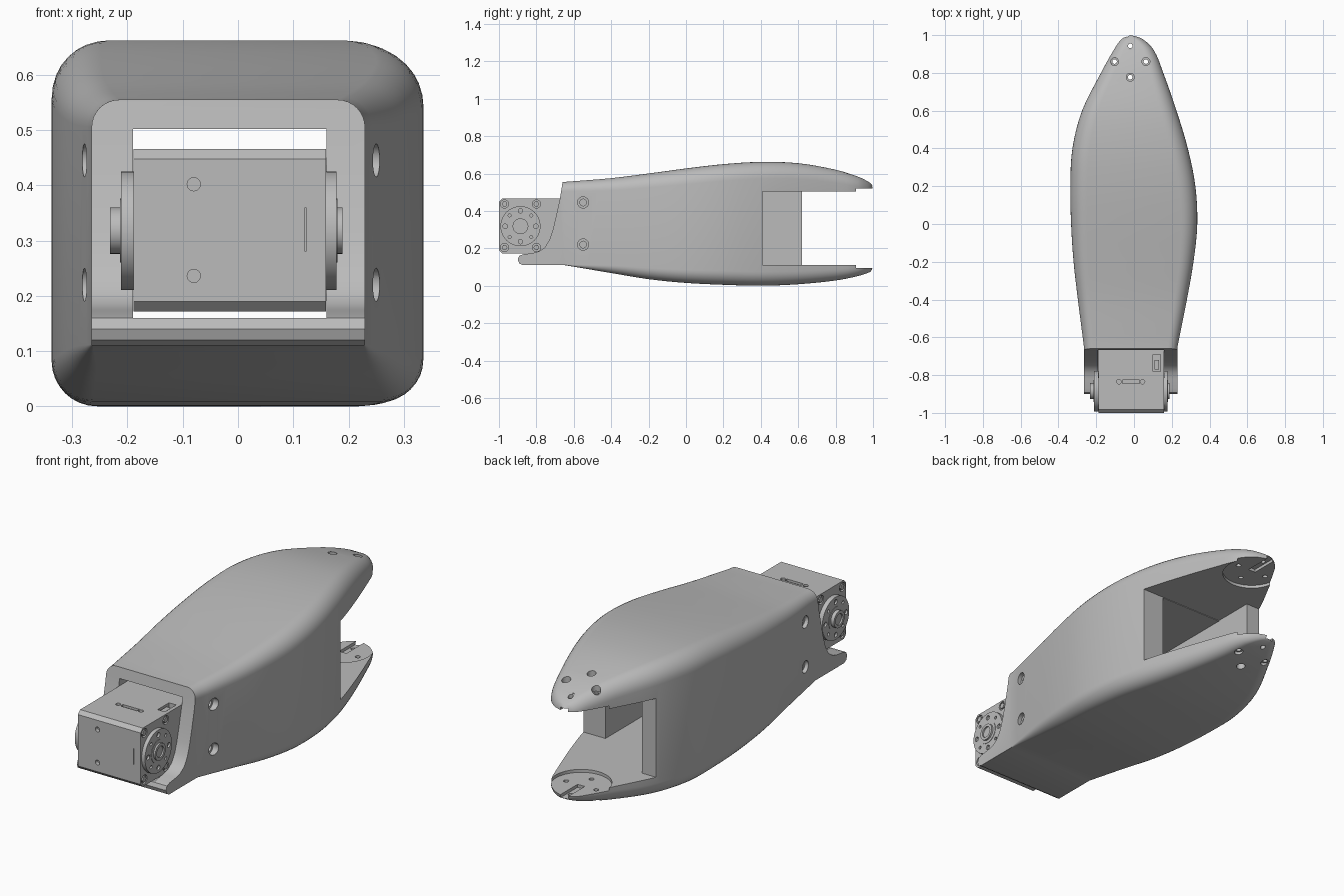
import bpy, bmesh, math
from mathutils import Matrix, Vector

cube = bpy.data.objects.get("Cube")
if cube:
    bpy.data.objects.remove(cube, do_unlink=True)

grey = bpy.data.materials.new("plain_grey")
grey.use_nodes = True
grey.diffuse_color = (0.5, 0.5, 0.5, 1)
grey.node_tree.nodes["Principled BSDF"].inputs["Base Color"].default_value = (0.5, 0.5, 0.5, 1)


def finish(name, bm):
    bmesh.ops.recalc_face_normals(bm, faces=bm.faces)
    mesh = bpy.data.meshes.new(name)
    bm.to_mesh(mesh)
    bm.free()
    mesh.materials.append(grey)
    ob = bpy.data.objects.new(name, mesh)
    bpy.context.collection.objects.link(ob)
    return ob


def box(name, lo, hi):
    bm = bmesh.new()
    lo, hi = Vector(lo), Vector(hi)
    bmesh.ops.create_cube(bm, size=1, matrix=Matrix.Translation((lo + hi) / 2) @ Matrix.Diagonal((*(hi - lo), 1)))
    return finish(name, bm)


def cylinder(name, centre, radius, length, axis, sides=32):
    turn = {"X": Matrix.Rotation(math.pi / 2, 4, "Y"),
            "Y": Matrix.Rotation(math.pi / 2, 4, "X"), "Z": Matrix()}[axis]
    bm = bmesh.new()
    bmesh.ops.create_cone(bm, cap_ends=True, segments=sides, radius1=radius, radius2=radius,
                          depth=length, matrix=Matrix.Translation(centre) @ turn)
    return finish(name, bm)


def prism_x(name, profile, x0, x1):
    bm = bmesh.new()
    face = bm.faces.new([bm.verts.new((x0, y, z)) for y, z in profile])
    out = bmesh.ops.extrude_face_region(bm, geom=[face])
    bmesh.ops.translate(bm, vec=(x1 - x0, 0, 0), verts=[v for v in out["geom"] if isinstance(v, bmesh.types.BMVert)])
    return finish(name, bm)


def select(ob):
    bpy.ops.object.select_all(action="DESELECT")
    ob.select_set(True)
    bpy.context.view_layer.objects.active = ob


def carve(ob, *cutters):
    select(ob)
    for c in cutters:
        m = ob.modifiers.new("cut", "BOOLEAN")
        m.operation, m.solver, m.object = "DIFFERENCE", "EXACT", c
        bpy.ops.object.modifier_apply(modifier=m.name)
        bpy.data.objects.remove(c, do_unlink=True)


def smooth(ob):
    select(ob)
    bpy.ops.object.shade_smooth_by_angle(angle=math.radians(30))


# Shell stations: y, left edge, right edge, top, bottom, top radius, bottom radius
stations = [
    (-.95, -.265, .23, .553, .11, .05, .002),
    (-.65, -.265, .23, .555, .11, .05, .002),
    (-.4, -.297, .28, .575, .068, .065, .04),
    (-.2, -.32, .315, .6, .035, .075, .06),
    (0, -.333, .335, .627, .015, .085, .07),
    (.2, -.337, .325, .65, .005, .09, .075),
    (.4, -.326, .285, .662, 0, .09, .075),
    (.6, -.275, .225, .655, .008, .085, .07),
    (.8, -.175, .155, .62, .028, .07, .06),
    (.92, -.108, .105, .583, .052, .055, .045),
    (.98, -.065, .045, .553, .072, .04, .035),
    (1, -.025, -.01, .535, .085, .03, .025),
]


def sample(y):
    """Cubic interpolation between the stations."""
    i = max(k for k in range(len(stations) - 1) if stations[k][0] <= y)

    def slope(k, c):
        if k < 2:
            return 0 if k == 0 else (stations[2][c] - stations[1][c]) / .25
        a, b = stations[k - 1], stations[min(k + 1, len(stations) - 1)]
        return (b[c] - a[c]) / (b[0] - a[0])

    p, q = stations[i], stations[i + 1]
    if i == 0:
        return [a + (b - a) * (y - p[0]) / (q[0] - p[0]) for a, b in zip(p[1:], q[1:])]
    h = q[0] - p[0]
    t = (y - p[0]) / h
    return [(2 * t**3 - 3 * t**2 + 1) * p[c] + (t**3 - 2 * t**2 + t) * h * slope(i, c)
            + (3 * t**2 - 2 * t**3) * q[c] + (t**3 - t**2) * h * slope(i + 1, c) for c in range(1, 7)]


def section(bm, y):
    xl, xr, zt, zb, rt, rb = sample(y)
    rt, rb = (min(r, .49 * (xr - xl)) for r in (rt, rb))
    ring = []
    for cx, cz, r, start in ((xr - rt, zt - rt, rt, 0), (xl + rt, zt - rt, rt, 90),
                             (xl + rb, zb + rb, rb, 180), (xr - rb, zb + rb, rb, 270)):
        for k in range(9):
            a = math.radians(start + 90 * k / 8)
            ring.append(bm.verts.new((cx + r * math.cos(a), y, cz + r * math.sin(a))))
    return ring


bm = bmesh.new()
ys = [stations[0][0]]
for a, b in zip(stations, stations[1:]):
    n = 1 if b[0] == -.65 else 4
    ys += [a[0] + (b[0] - a[0]) * (k + 1) / n for k in range(n)]
rings = [section(bm, min(y, 1)) for y in ys]
for a, b in zip(rings, rings[1:]):
    for k in range(len(a)):
        j = (k + 1) % len(a)
        bm.faces.new((a[k], a[j], b[j], b[k]))
bm.faces.new(rings[0])
bm.faces.new(rings[-1])
shell = finish("limb_shell", bm)

# Swept front edge, hollow core and open rear fork
swoop = [(-.655, .8), (-.66, .553), (-.675, .46), (-.695, .37), (-.712, .3), (-.73, .245), (-.755, .205),
         (-.785, .184), (-.82, .174), (-.87, .168), (-.892, .16), (-.9, .14), (-.892, .12), (-.87, .108),
         (-.87, -.1), (-1.2, -.1), (-1.2, .8)]
carve(shell,
      prism_x("cut_front", swoop, -.6, .6),
      box("cut_core", (-.19, -1.2, .16), (.16, .5, .502)),
      box("cut_floor", (-.19, -.15, .11), (.16, .5, .4)),
      box("cut_fork_right", (-.19, .41, .11), (.6, 1.2, .505)),
      box("cut_fork_left", (-.6, .62, .11), (-.1, 1.2, .505)))

# Horn seats and their screw holes in both fork arms
carve(shell, cylinder("cut_seat", (-.02, .86, .3075), .14, .425, "Z", 48),
      box("cut_seat_slot", (-.04, .86, .08), (0, 1.2, .535)))
for dx, dy in ((.083, 0), (-.083, 0), (0, .083), (0, -.083)):
    carve(shell, cylinder("cut_hole", (-.02 + dx, .86 + dy, .3), .012, 1, "Z", 20))
    for z in (0, .63):
        carve(shell, cylinder("cut_head", (-.02 + dx, .86 + dy, z), .021, .1, "Z", 24))

# Counterbored side screws
for z in (.445, .22):
    carve(shell, cylinder("cut_side_hole", (0, -.55, z), .018, 1, "X", 20))
    for x in (-.355, .325):
        carve(shell, cylinder("cut_side_head", (x, -.55, z), .03, .2, "X", 24))
smooth(shell)

# Servo motor case with chamfered long edges
c = .018
case = prism_x("motor_case", [(-1, .172 + c), (-1 + c, .172), (-.52, .172), (-.52, .466),
                              (-1 + c, .466), (-1, .466 - c)], -.189, .159)
for z in (.402, .236):
    carve(case, cylinder("cut_front_hole", (-.08, -1, z), .012, .04, "Y", 20))
carve(case, box("cut_label", (-.06, -.845, .455), (.03, -.825, .5)),
      box("cut_socket", (.1, -.78, .44), (.14, -.69, .5)),
      box("cut_notch", (.121, -1.1, .28), (.123, -.99, .36)))
for x in (-.08, .045):
    carve(case, cylinder("cut_top_hole", (x, -.835, .466), .012, .03, "Z", 20))
for y, z in ((-.97, .437), (-.97, .204), (-.8, .437), (-.8, .204)):
    for x in (-.189, .159):
        carve(case, cylinder("cut_corner_hole", (x, y, z), .022, .02, "X", 20))
        smooth(cylinder("corner_screw", (x * .97, y, z), .015, .012, "X", 6))
smooth(case)
smooth(box("socket_plug", (.108, -.77, .43), (.132, -.72, .46)))

# Output horns on both sides
for side, face, rim, hub in (("right", -.189, -.212, -.232), ("left", .159, .178, .189)):
    horn = cylinder("horn_" + side, ((face + rim) / 2, -.885, .318), .107, abs(rim - face), "X", 48)
    for k in range(8):
        a = k * math.pi / 4
        carve(horn, cylinder("cut_horn_hole", (rim, -.885 + .082 * math.cos(a), .318 + .082 * math.sin(a)),
                             .012 if k % 2 == 0 else .008, .02, "X", 16))
    smooth(horn)
    boss = cylinder("hub_" + side, ((face + hub) / 2, -.885, .318), .042, abs(hub - face), "X", 32)
    carve(boss, cylinder("cut_hub", (hub, -.885, .318), .028, .016, "X", 24))
    smooth(boss)
    step = .004 if rim > 0 else -.004
    smooth(cylinder("collar_" + side, (rim, -.885, .318), .058, abs(step), "X", 32))
